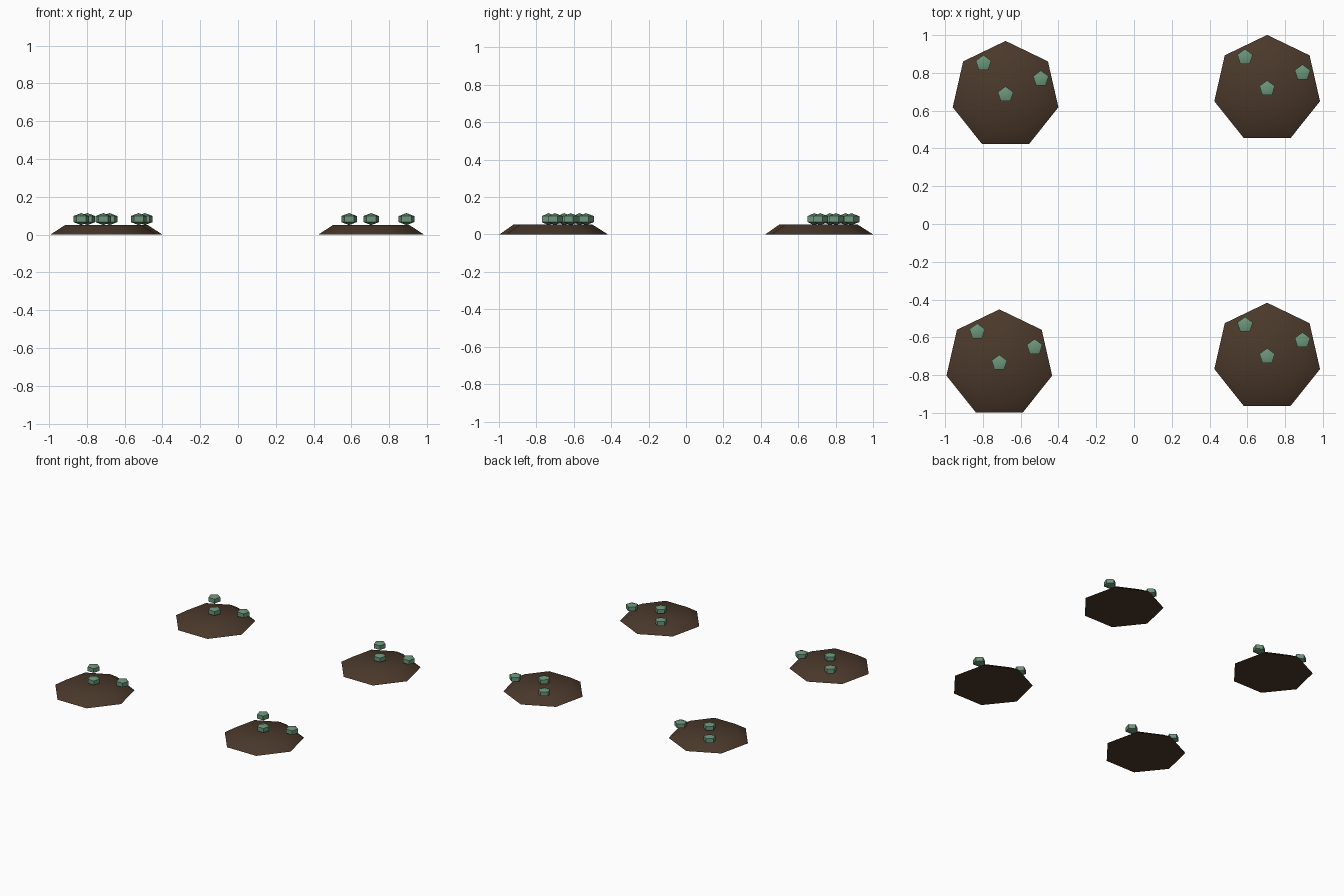
import bpy
import math

cube = bpy.data.objects.get("Cube")
if cube:
    bpy.data.objects.remove(cube, do_unlink=True)


def make_material(name, rgb):
    mat = bpy.data.materials.new(name)
    mat.use_nodes = True
    color = (*rgb, 1.0)
    mat.diffuse_color = color
    mat.node_tree.nodes["Principled BSDF"].inputs["Base Color"].default_value = color
    return mat


soil = make_material("soil brown", (0.069, 0.040, 0.024))
leaf = make_material("leaf green", (0.150, 0.300, 0.195))


def finish(name, mat):
    obj = bpy.context.object
    obj.name = name
    obj.data.materials.append(mat)
    bpy.ops.object.transform_apply(location=False, rotation=True, scale=True)
    bpy.ops.object.shade_smooth_by_angle(angle=math.radians(40))
    return obj


# Low seven-sided soil mound, one corner pointing to the back
def add_mound(name, x, y):
    height = 0.052
    bpy.ops.mesh.primitive_cone_add(vertices=7, radius1=0.287, radius2=0.205,
                                    depth=height, location=(x, y, height / 2))
    obj = finish(name, soil)
    # Turn the corner nearest the back exactly onto +y
    far = max(obj.data.vertices, key=lambda v: (v.co.y, -v.co.z)).co
    turn = math.pi / 2 - math.atan2(far.y, far.x)
    obj.rotation_euler.z = turn


# Squashed five-sided sprout, one corner pointing to the back
def add_sprout(name, x, y):
    bpy.ops.mesh.primitive_uv_sphere_add(segments=5, ring_count=3, radius=0.05,
                                         location=(x, y, 0.082),
                                         rotation=(0, 0, math.pi / 2))
    bpy.context.object.scale.z = 0.64
    obj = finish(name, leaf)
    far = max(obj.data.vertices, key=lambda v: v.co.y).co
    obj.rotation_euler.z = math.pi / 2 - math.atan2(far.y, far.x)


# Four planted patches, each with the same three sprouts
patches = {
    "back_left": (0.705, 0.714),
    "back_right": (-0.68, 0.682),
    "front_left": (0.705, -0.704),
    "front_right": (-0.713, -0.739),
}
sprouts = [(0, 0.003), (-0.117, 0.169), (0.187, 0.087)]

for place, (px, py) in patches.items():
    add_mound(f"{place}_mound", px, py)
    for i, (dx, dy) in enumerate(sprouts, 1):
        add_sprout(f"{place}_sprout_{i}", px + dx, py + dy)
